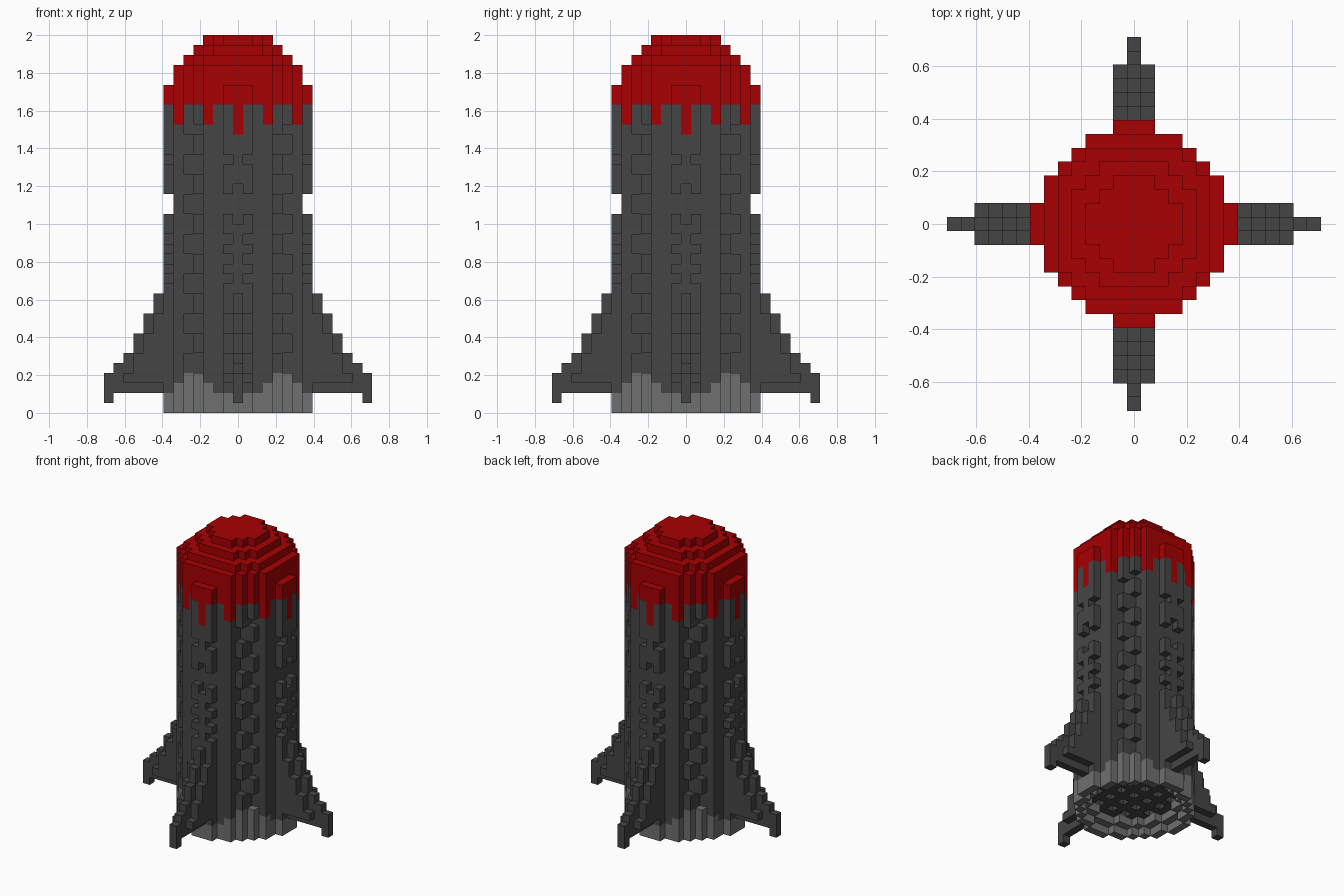
import bpy, bmesh
from mathutils import Vector

if "Cube" in bpy.data.objects:
    bpy.data.objects.remove(bpy.data.objects["Cube"])

U = 2 / 38  # one block


def material(name, rgb):
    m = bpy.data.materials.new(name)
    m.diffuse_color = (*rgb, 1)
    m.use_nodes = True
    m.node_tree.nodes["Principled BSDF"].inputs["Base Color"].default_value = m.diffuse_color
    return m


RED = material("red", (0.39, 0.0, 0.0005))
DARK = material("dark grey", (0.06, 0.06, 0.06))
LIGHT = material("light grey", (0.16, 0.16, 0.16))


def disc(limit):
    """Block columns inside a circle of squared radius `limit`."""
    return [(i, j) for i in range(-7, 8) for j in range(-7, 8)
            if i * i + j * j <= limit and (abs(i), abs(j)) != (5, 5)]


def is_notch(i, j, k):
    """Blocks left out of the hull to form its ribbed surface."""
    a, b = min(abs(i), abs(j)), max(abs(i), abs(j))
    if b == 7:                                  # middle strips
        if k in (20, 21):
            return True
        return k in ((13, 15, 17, 25) if a == 1 else (19, 22))
    if (a, b) == (4, 5) and 4 <= k < 29:        # zigzag diagonal ribs
        side = (abs(i) == 5) != (i * j > 0)
        return ((k // 2) % 2 == 0) == side
    return False


def colour_zone(i, j, k):
    """Which part a hull block belongs to: dripping cap, hull or scalloped base."""
    a, b = min(abs(i), abs(j)), max(abs(i), abs(j))
    if k >= {(0, 7): 28, (3, 6): 29}.get((a, b), 31):
        return "nose_cap"
    scallop = 4 if a == 4 else 3 if a == 3 else 2
    return "base_ring" if k < scallop and i * i + j * j > 26 else "hull"


parts = {"nose_cap": set(), "hull": set(), "base_ring": set()}

# Hull, domed top and stepped hollow underside
dome = {33: 45, 34: 45, 35: 34, 36: 20, 37: 10}
for k in range(38):
    for i, j in disc(dome.get(k, 50)):
        r2 = i * i + j * j
        if (k == 0 and r2 <= 37) or (k == 1 and r2 <= 26):
            continue
        if k == 2 and r2 <= 26 and i % 2 == 0 and j % 2 == 0:   # grid of holes
            continue
        if not is_notch(i, j, k):
            parts[colour_zone(i, j, k)].add((i, j, k))

# Four stepped fins: a thin blade with a thicker root
blade_top = {8: 12, 9: 10, 10: 8, 11: 6, 12: 5, 13: 4}
root_top = {8: 10, 9: 8, 10: 6, 11: 4}
blade = {(x, 0, k) for x, t in blade_top.items() for k in range(1 if x == 13 else 2, t)}
root = {(x, s, k) for x, t in root_top.items() for s in (-1, 1) for k in range(3, t)}
for n, side in enumerate(("right", "back", "left", "front")):
    cells = blade | root
    for _ in range(n):
        cells = {(-y, x, k) for x, y, k in cells}
    parts["fin_" + side] = cells

solid = set().union(*parts.values())
AXES = [Vector(v) for v in ((1, 0, 0), (0, 1, 0), (0, 0, 1))]


def build(name, cells, mat):
    """Mesh of the outer faces of a set of blocks."""
    bm = bmesh.new()
    for c in sorted(cells):
        centre = Vector((c[0], c[1], c[2] + 0.5))
        for ax in range(3):
            for s in (-1, 1):
                n = list(c)
                n[ax] += s
                if tuple(n) in solid:
                    continue
                u, v = AXES[(ax + 1) % 3] / 2, AXES[(ax + 2) % 3] / 2
                mid = centre + AXES[ax] * s / 2
                ring = [mid - u - v, mid + u - v, mid + u + v, mid - u + v][::s]
                bm.faces.new([bm.verts.new(p * U) for p in ring])
    bmesh.ops.remove_doubles(bm, verts=bm.verts, dist=0.001)
    me = bpy.data.meshes.new(name)
    bm.to_mesh(me)
    bm.free()
    me.materials.append(mat)
    bpy.context.collection.objects.link(bpy.data.objects.new(name, me))


for name, cells in parts.items():
    build(name, cells, {"nose_cap": RED, "base_ring": LIGHT}.get(name, DARK))
